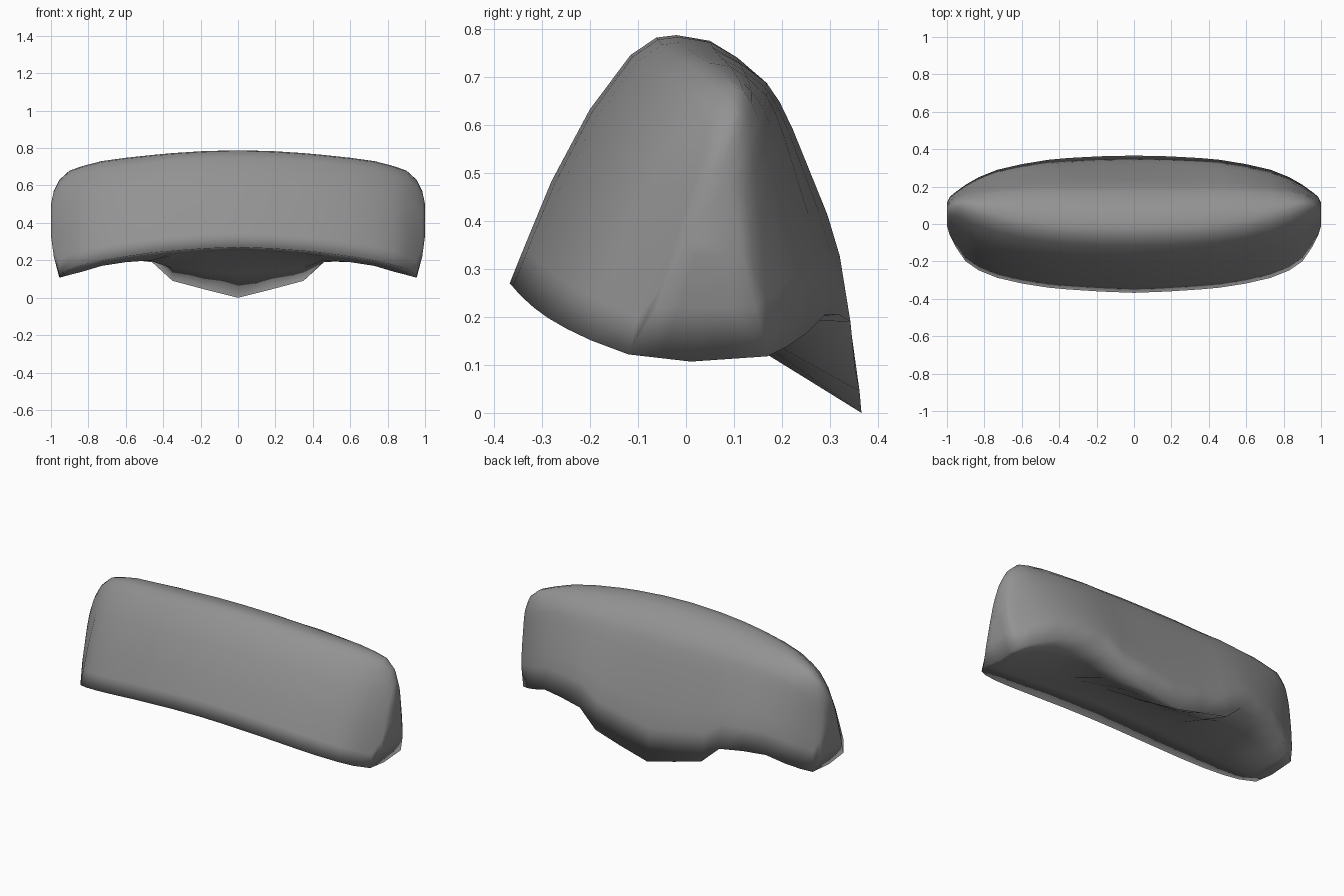
import bpy, bmesh

# Half stations along x: front rim y,z / crest y,z / back rim y,z / underside z
stations = [
    (0.00, -.368, .270, -.02, .788, .366, .00, .250),
    (0.18, -.361, .263, -.017, .784, .362, .045, .240),
    (0.35, -.350, .250, -.01, .773, .353, .09, .225),
    (0.46, -.340, .240, .00, .763, .343, .19, .200),
    (0.60, -.318, .220, .02, .748, .320, .205, .190),
    (0.73, -.288, .198, .05, .730, .290, .205, .170),
    (0.83, -.248, .175, .08, .704, .250, .165, .140),
    (0.90, -.200, .152, .10, .680, .210, .138, .122),
    (0.955, -.120, .122, .10, .630, .170, .118, .107),
    (0.985, -.060, .220, .085, .570, .145, .220, .220),
    (1.00, -.010, .330, .06, .500, .115, .330, .330),
]
# Fractions (y, z) of the arc from front rim to crest, and crest to back rim
front_arc = [(0, 0), (.09, .15), (.25, .41), (.48, .70), (.725, .92), (.88, .99)]
back_arc = [(0, 1), (.18, .985), (.33, .94), (.49, .87), (.57, .80),
            (.65, .70), (.86, .39), (.935, .24), (1, 0)]


def section(x, yf, zf, yc, zc, yb, zb, zm):
    pts = [(yf + u * (yc - yf), zf + v * (zc - zf)) for u, v in front_arc]
    pts += [(yc + u * (yb - yc), zb + v * (zc - zb)) for u, v in back_arc]
    ym = yb + .55 * (yf - yb)
    pts += [((yb + ym) / 2, (zb + zm) / 2), (ym, zm),
            ((yf + ym) / 2, (zf + zm) / 2)]
    return [(x, y, z) for y, z in pts]


# Draped cover body: loft the sections across both halves
bm = bmesh.new()
full = [(-s[0],) + s[1:] for s in reversed(stations[1:])] + stations
rings = [[bm.verts.new(p) for p in section(*s)] for s in full]
n = len(rings[0])
for a, b in zip(rings, rings[1:]):
    for i in range(n):
        j = (i + 1) % n
        bm.faces.new((a[i], a[j], b[j], b[i]))
bm.faces.new(rings[0])
bm.faces.new(rings[-1])
bmesh.ops.recalc_face_normals(bm, faces=bm.faces)
# Soft shading runs right round the rim
for f in bm.faces:
    f.smooth = True
mesh = bpy.data.meshes.new("cover_shell")
bm.to_mesh(mesh)
bm.free()
obj = bpy.data.objects.new("cover_shell", mesh)
bpy.context.collection.objects.link(obj)

# Dark grey finish
mat = bpy.data.materials.new("dark_grey")
mat.diffuse_color = (.29, .29, .29, 1)
mesh.materials.append(mat)
